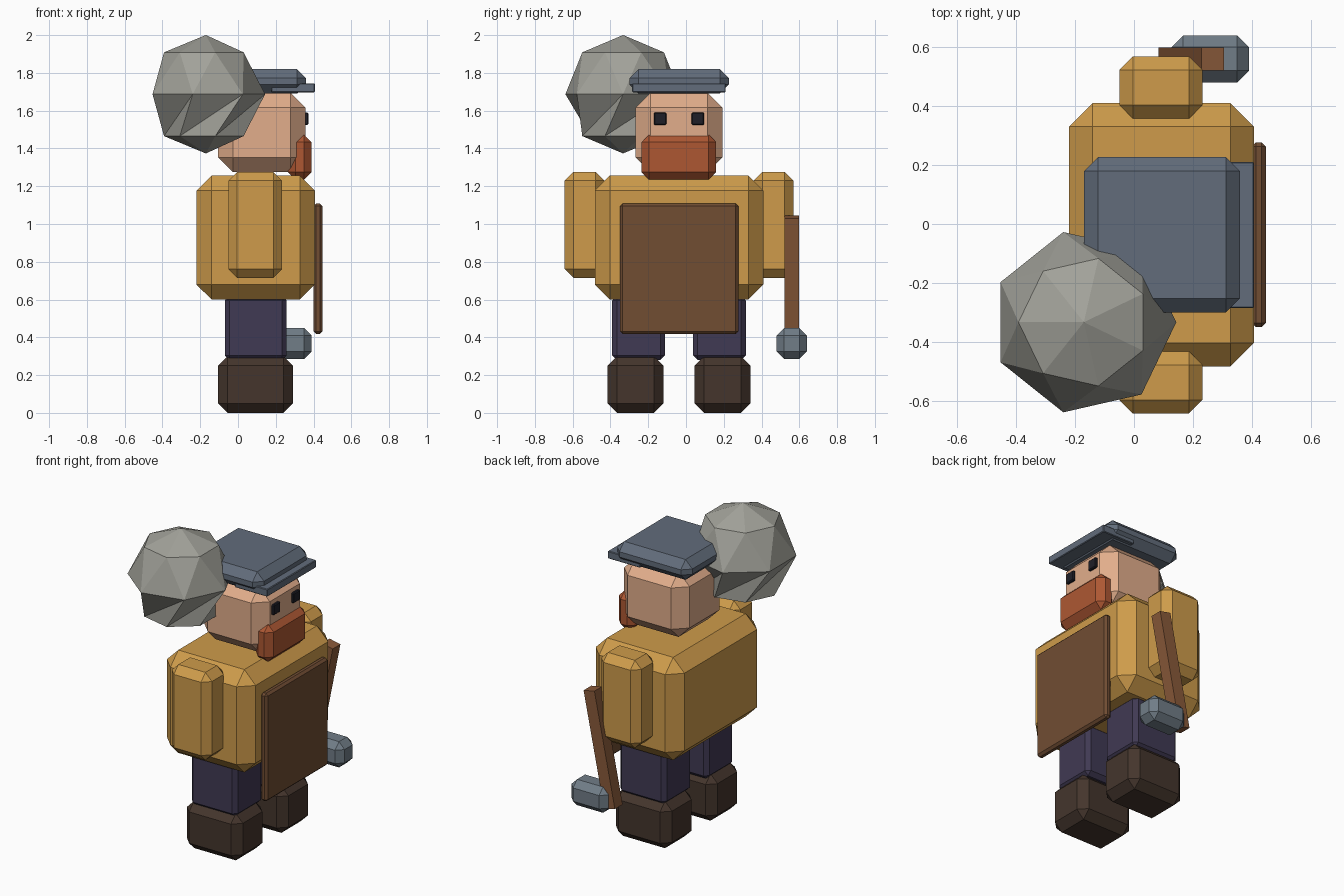
import bpy, bmesh
from math import sin, cos, pi

if "Cube" in bpy.data.objects:
    bpy.data.objects.remove(bpy.data.objects["Cube"])

CY = -0.037  # body's symmetry plane in y (figure faces +x)


def material(name, rgb):
    m = bpy.data.materials.new(name)
    m.diffuse_color = [(c / 255) ** 2.2 for c in rgb] + [1]
    m.use_nodes = True
    m.node_tree.nodes["Principled BSDF"].inputs["Base Color"].default_value = m.diffuse_color
    return m


COAT = material("coat", (205, 154, 76))
SKIN = material("skin", (225, 172, 138))
BEARD = material("beard", (172, 88, 54))
CLOTH = material("trousers", (66, 60, 84))
BOOT = material("boot_leather", (70, 56, 48))
APRON = material("apron_leather", (112, 78, 54))
WOOD = material("wood", (136, 90, 60))
METAL = material("metal", (112, 124, 134))
CAP = material("cap_cloth", (98, 108, 122))
DARK = material("eye_dark", (36, 36, 44))
STONE = material("stone", (160, 160, 152))


def finish(name, bm, mat):
    bmesh.ops.recalc_face_normals(bm, faces=bm.faces)
    me = bpy.data.meshes.new(name)
    bm.to_mesh(me)
    bm.free()
    me.materials.append(mat)
    ob = bpy.data.objects.new(name, me)
    bpy.context.collection.objects.link(ob)
    return ob


def box(name, x, y, z, mat, bevel=0.0):
    """Box from (min, max) ranges with single-segment chamfered edges."""
    bm = bmesh.new()
    bmesh.ops.create_cube(bm, size=1)
    size = [r[1] - r[0] for r in (x, y, z)]
    bmesh.ops.scale(bm, vec=size, verts=bm.verts)
    if bevel:
        bmesh.ops.bevel(bm, geom=bm.edges[:], offset=bevel, segments=1,
                        affect='EDGES', profile=0.5)
    ob = finish(name, bm, mat)
    ob.location = [(r[0] + r[1]) / 2 for r in (x, y, z)]
    return ob


def pair(name, x, offset, half, z, mat, bevel):
    """Two boxes mirrored about the body's symmetry plane."""
    for side, s in (("left", 1), ("right", -1)):
        c = CY + s * offset
        box(f"{side}_{name}", x, (c - half, c + half), z, mat, bevel)


# Limbs
pair("boot", (-0.105, 0.29), 0.23, 0.148, (0, 0.30), BOOT, 0.05)
pair("leg", (-0.07, 0.258), 0.214, 0.14, (0.28, 0.62), CLOTH, 0.025)
pair("arm", (-0.05, 0.233), 0.5, 0.105, (0.715, 1.275), COAT, 0.046)

# Torso and apron
box("torso", (-0.22, 0.407), (-0.483, 0.41), (0.60, 1.257), COAT, 0.08)
box("apron", (0.40, 0.447), (-0.35, 0.277), (0.418, 1.108), APRON, 0.014)

# Head, beard and eyes
box("head", (-0.105, 0.357), (-0.267, 0.192), (1.275, 1.695), SKIN, 0.078)
box("beard", (0.265, 0.39), (-0.236, 0.16), (1.235, 1.473), BEARD, 0.04)
pair("eye", (0.32, 0.373), 0.1, 0.033, (1.525, 1.59), DARK, 0.005)

# Flat cap with visor
box("cap", (-0.17, 0.36), (-0.30, 0.227), (1.69, 1.82), CAP, 0.048)
box("cap_visor", (0.177, 0.407), (-0.285, 0.21), (1.697, 1.745), CAP, 0.004)

# Hammer held at the left side
box("hammer_head", (0.127, 0.39), (0.48, 0.64), (0.285, 0.45), METAL, 0.04)
handle = box("hammer_handle", (0.155, 0.233), (0.521, 0.599), (0.315, 1.045), WOOD)
handle.rotation_euler.y = 0.2

# Boulder on the shoulder: seven-sided rings, alternate rings turned half a step
N, R, C = 7, 0.3135, (-0.17, -0.333, 1.687)
bm = bmesh.new()
rings = []
for i in range(1, 4):
    lat = pi * i / 4
    ring = []
    for j in range(N):
        a = -2 * pi * (j + 0.5 * (i % 2)) / N
        ring.append(bm.verts.new((R * sin(lat) * cos(a), R * sin(lat) * sin(a),
                                  R * cos(lat))))
    rings.append(ring)
top, bottom = bm.verts.new((0, 0, R)), bm.verts.new((0, 0, -R))
for j in range(N):
    k = (j + 1) % N
    bm.faces.new((top, rings[0][k], rings[0][j]))
    bm.faces.new((bottom, rings[2][j], rings[2][k]))
    for a, b in zip(rings, rings[1:]):
        bm.faces.new((a[j], a[k], b[k]))
        bm.faces.new((a[j], b[k], b[j]))
boulder = finish("boulder", bm, STONE)
boulder.location = C
